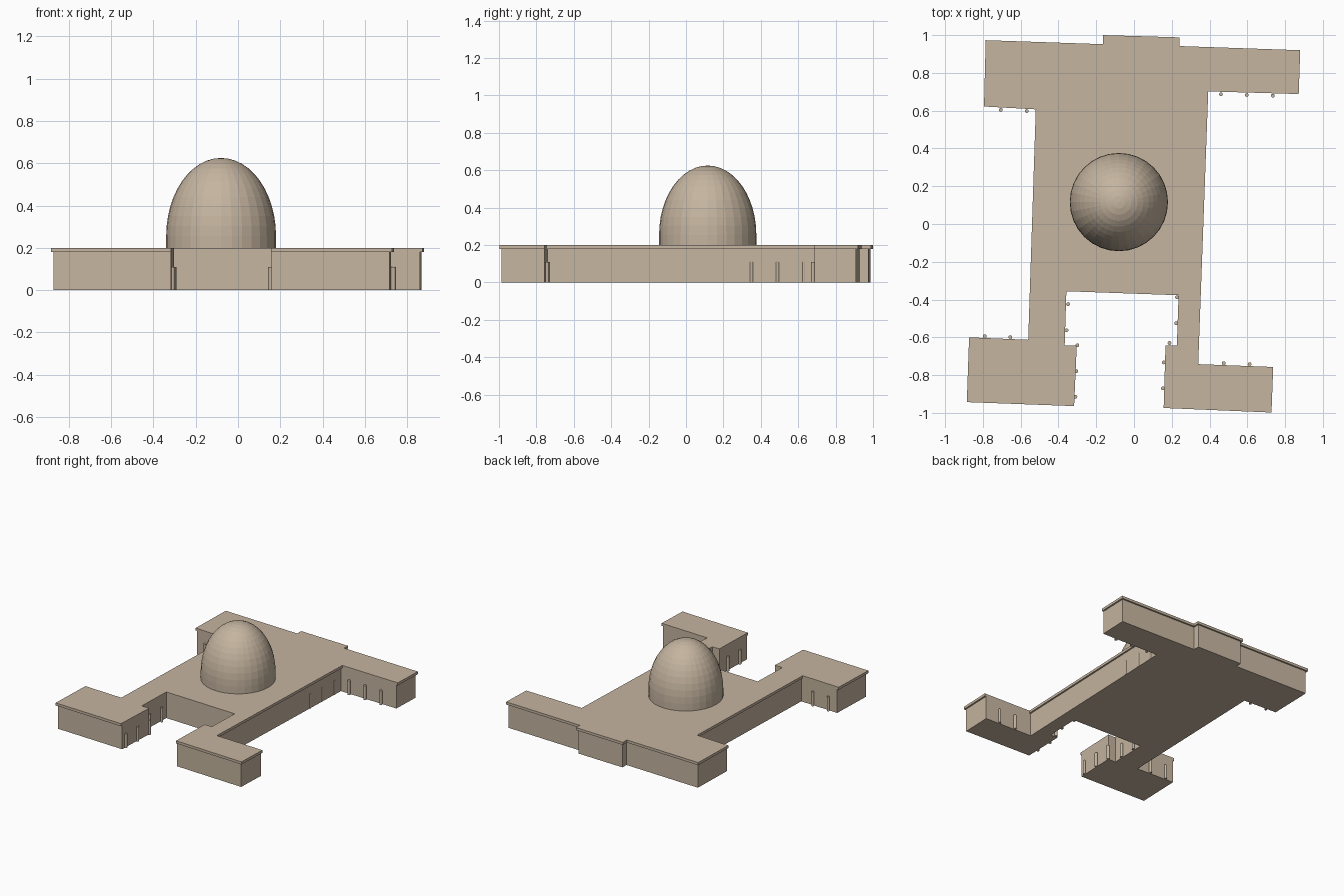
import bpy, bmesh, math
from mathutils import Vector

if "Cube" in bpy.data.objects:
    bpy.data.objects.remove(bpy.data.objects["Cube"])

stone = bpy.data.materials.new("sandstone")
stone.diffuse_color = (0.56, 0.46, 0.35, 1)
stone.use_nodes = True
stone.node_tree.nodes["Principled BSDF"].inputs["Base Color"].default_value = stone.diffuse_color

# Roof outline, clockwise from the back left corner.
# Third value: how far the cornice overhangs the wall along the edge that starts here.
O = 0.012
outline = [
    (-0.785, 0.973, O), (-0.165, 0.952, O), (-0.165, 1.0, O), (0.24, 0.988, O),
    (0.24, 0.942, O), (0.88, 0.92, O), (0.872, 0.688, 0), (0.393, 0.702, O),
    (0.34, -0.742, 0), (0.737, -0.757, O), (0.728, -0.998, O), (0.157, -0.974, 0),
    (0.167, -0.642, 0), (0.227, -0.642, 0), (0.236, -0.377, 0), (-0.358, -0.356, 0),
    (-0.367, -0.642, 0), (-0.303, -0.642, 0), (-0.317, -0.964, O), (-0.885, -0.943, O),
    (-0.873, -0.6, 0), (-0.56, -0.613, O), (-0.52, 0.607, 0), (-0.794, 0.622, O),
]


def finish(name, bm):
    bmesh.ops.recalc_face_normals(bm, faces=bm.faces)
    mesh = bpy.data.meshes.new(name)
    bm.to_mesh(mesh)
    bm.free()
    mesh.materials.append(stone)
    obj = bpy.data.objects.new(name, mesh)
    bpy.context.collection.objects.link(obj)
    return obj


def prism(name, points, z0, z1):
    bm = bmesh.new()
    base = bm.faces.new([bm.verts.new((p[0], p[1], z0)) for p in points])
    top = bmesh.ops.extrude_face_region(bm, geom=[base], use_keep_orig=True)["geom"]
    verts = [g for g in top if isinstance(g, bmesh.types.BMVert)]
    bmesh.ops.translate(bm, vec=(0, 0, z1 - z0), verts=verts)
    return finish(name, bm)


def inset(points):
    """Move each edge inward by its own overhang and intersect neighbours."""
    lines = []
    for i, (x, y, d) in enumerate(points):
        nxt = points[(i + 1) % len(points)]
        a = Vector((x, y))
        t = (Vector(nxt[:2]) - a).normalized()
        n = Vector((t.y, -t.x))
        lines.append((a + n * d, t))
    result = []
    for i, (p, t) in enumerate(lines):
        q, u = lines[i - 1]
        w = p - q
        k = (w.x * t.y - w.y * t.x) / (u.x * t.y - u.y * t.x)
        result.append(q + u * k)
    return result


# Walls and the cornice slab
prism("walls", inset(outline), 0, 0.18)
prism("roof_cornice", outline, 0.18, 0.2)

# Dome: short drum and half ellipsoid, turned about the vertical axis
bm = bmesh.new()
RINGS, SIDES, R = 12, 32, 0.26
profile = [(R, 0.19), (R, 0.255)]
for i in range(1, RINGS):
    a = math.pi / 2 * i / RINGS
    profile.append((R * math.cos(a), 0.255 + 0.37 * math.sin(a)))
rings = [[bm.verts.new((-0.08 + r * math.cos(2 * math.pi * k / SIDES),
                        0.116 + r * math.sin(2 * math.pi * k / SIDES), z))
          for k in range(SIDES)] for r, z in profile]
tip = bm.verts.new((-0.08, 0.116, 0.625))
for k in range(SIDES):
    n = (k + 1) % SIDES
    for lo, hi in zip(rings, rings[1:]):
        bm.faces.new((lo[k], lo[n], hi[n], hi[k]))
    bm.faces.new((rings[-1][k], rings[-1][n], tip))
bm.faces.new(rings[0])
finish("dome", bm)

# Rows of slim columns: first, last, count
rows = [
    ((-0.705, 0.604), (-0.568, 0.598), 2), ((0.46, 0.687), (0.735, 0.679), 3),
    ((-0.79, -0.594), (-0.655, -0.599), 2), ((-0.349, -0.424), (-0.357, -0.562), 2),
    ((-0.3, -0.642), (-0.31, -0.915), 3), ((0.227, -0.388), (0.223, -0.525), 2),
    ((0.188, -0.63), (0.188, -0.63), 1), ((0.157, -0.733), (0.153, -0.87), 2),
    ((0.475, -0.737), (0.612, -0.742), 2),
    ((0.372, 0.63), (0.362, 0.35), 3),  # mostly sunk into the long wall
]
bm = bmesh.new()
for a, b, count in rows:
    for i in range(count):
        p = Vector(a).lerp(Vector(b), i / max(count - 1, 1))
        col = bmesh.ops.create_cone(bm, cap_ends=True, segments=12, radius1=0.01,
                                    radius2=0.01, depth=0.11)["verts"]
        bmesh.ops.translate(bm, vec=(p.x, p.y, 0.055), verts=col)
finish("columns", bm)
